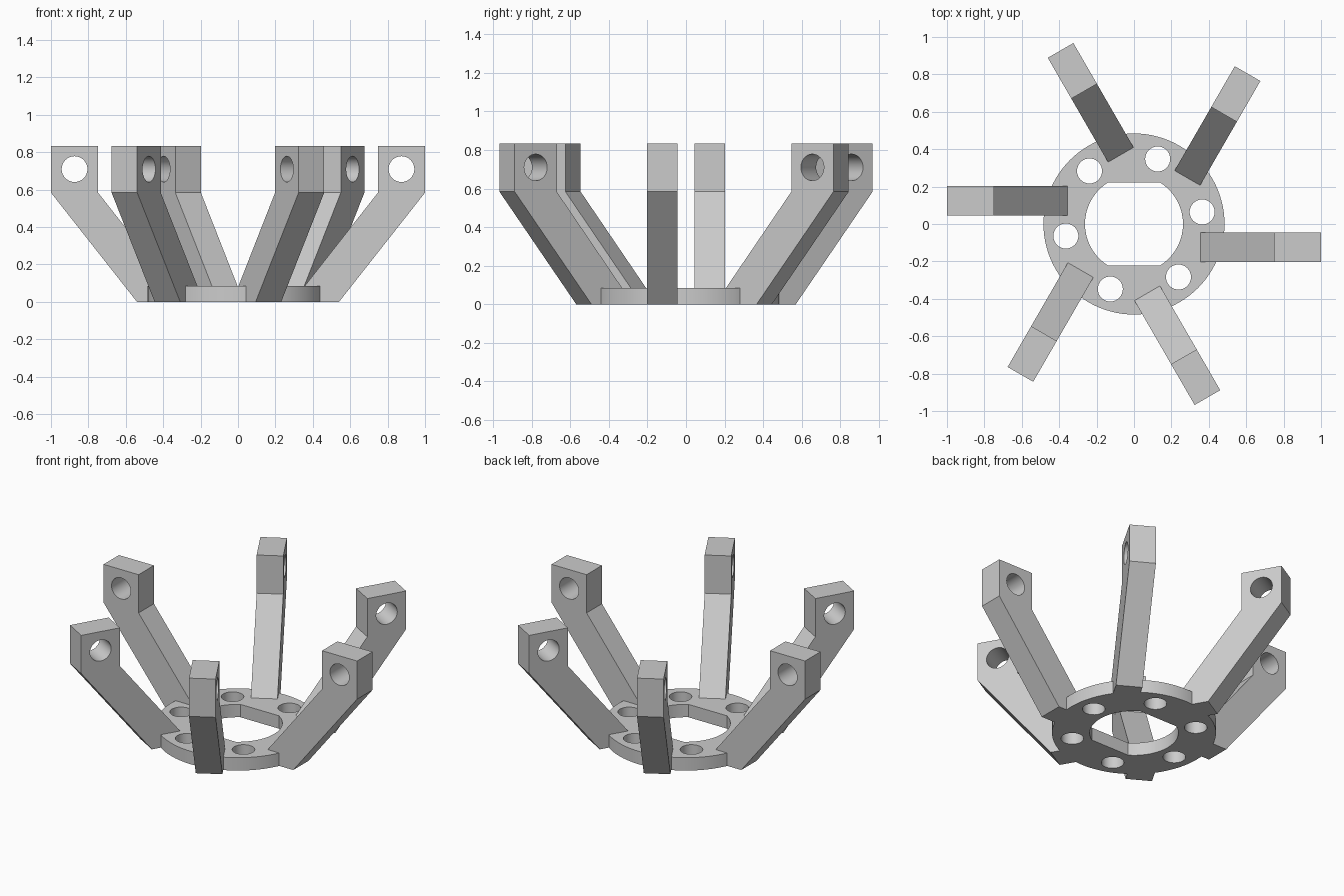
import bpy, bmesh
from math import cos, sin, pi, radians, asin
from mathutils import Matrix

cube = bpy.data.objects.get("Cube")
if cube:
    bpy.data.objects.remove(cube)

ARMS = 6
RING_HEIGHT = 0.084
ARM_WIDTH = 0.158
ARM_OFFSET = -0.124   # arms sit to one side of the radial line

grey = bpy.data.materials.new("plain grey")
grey.use_nodes = True
colour = (0.6, 0.6, 0.6, 1)
grey.diffuse_color = colour
grey.node_tree.nodes["Principled BSDF"].inputs["Base Color"].default_value = colour


def arc(radius, start=0, end=2 * pi, steps=48, centre=(0, 0), closed=True):
    count = steps if closed else steps + 1
    angles = [start + (end - start) * i / steps for i in range(count)]
    return [(centre[0] + radius * cos(a), centre[1] + radius * sin(a)) for a in angles]


def plate(name, outlines, thickness, matrix):
    """Extrude a flat outline with holes, then place it."""
    curve = bpy.data.curves.new(name + " outline", 'CURVE')
    curve.dimensions = '2D'
    curve.fill_mode = 'BOTH'
    curve.extrude = thickness / 2
    for points in outlines:
        spline = curve.splines.new('POLY')
        spline.points.add(len(points) - 1)
        for p, (x, y) in zip(spline.points, points):
            p.co = (x, y, 0, 1)
        spline.use_cyclic_u = True
    helper = bpy.data.objects.new(name + " helper", curve)
    bpy.context.collection.objects.link(helper)
    graph = bpy.context.evaluated_depsgraph_get()
    mesh = bpy.data.meshes.new_from_object(helper.evaluated_get(graph))
    bpy.data.objects.remove(helper)
    bpy.data.curves.remove(curve)

    bm = bmesh.new()
    bm.from_mesh(mesh)
    bmesh.ops.remove_doubles(bm, verts=bm.verts, dist=0.0001)
    bmesh.ops.transform(bm, matrix=matrix, verts=bm.verts)
    bmesh.ops.recalc_face_normals(bm, faces=bm.faces)
    bm.to_mesh(mesh)
    bm.free()
    mesh.name = name
    mesh.materials.clear()
    mesh.materials.append(grey)
    obj = bpy.data.objects.new(name, mesh)
    bpy.context.collection.objects.link(obj)
    bpy.ops.object.select_all(action='DESELECT')
    obj.select_set(True)
    bpy.context.view_layer.objects.active = obj
    bpy.ops.object.shade_smooth_by_angle(angle=radians(30))
    return obj


# Base ring: round rim, double-flatted bore and six bolt holes
flat = asin(0.222 / 0.262)
bore = (arc(0.262, -flat, flat, 20, closed=False)
        + arc(0.262, pi - flat, pi + flat, 20, closed=False))
bolts = []
for i in range(ARMS):
    a = radians(10) + i * 2 * pi / ARMS
    bolts.append(arc(0.067, steps=32, centre=(0.37 * cos(a), 0.37 * sin(a))))
plate("base_ring", [arc(0.484, steps=96), bore] + bolts, RING_HEIGHT,
      Matrix.Translation((0, 0, RING_HEIGHT / 2)))

# Arms: sloping strut with an upright, drilled head
profile = [(0.29, 0), (0.54, 0), (1, 0.584), (1, 0.833), (0.748, 0.833), (0.748, 0.584)]
pin_hole = arc(0.069, steps=32, centre=(0.874, 0.71))
upright = Matrix.Translation((0, ARM_OFFSET, 0)) @ Matrix.Rotation(pi / 2, 4, 'X')
for i in range(ARMS):
    turn = Matrix.Rotation(i * 2 * pi / ARMS, 4, 'Z')
    plate(f"arm_{i + 1}", [profile, pin_hole], ARM_WIDTH, turn @ upright)
